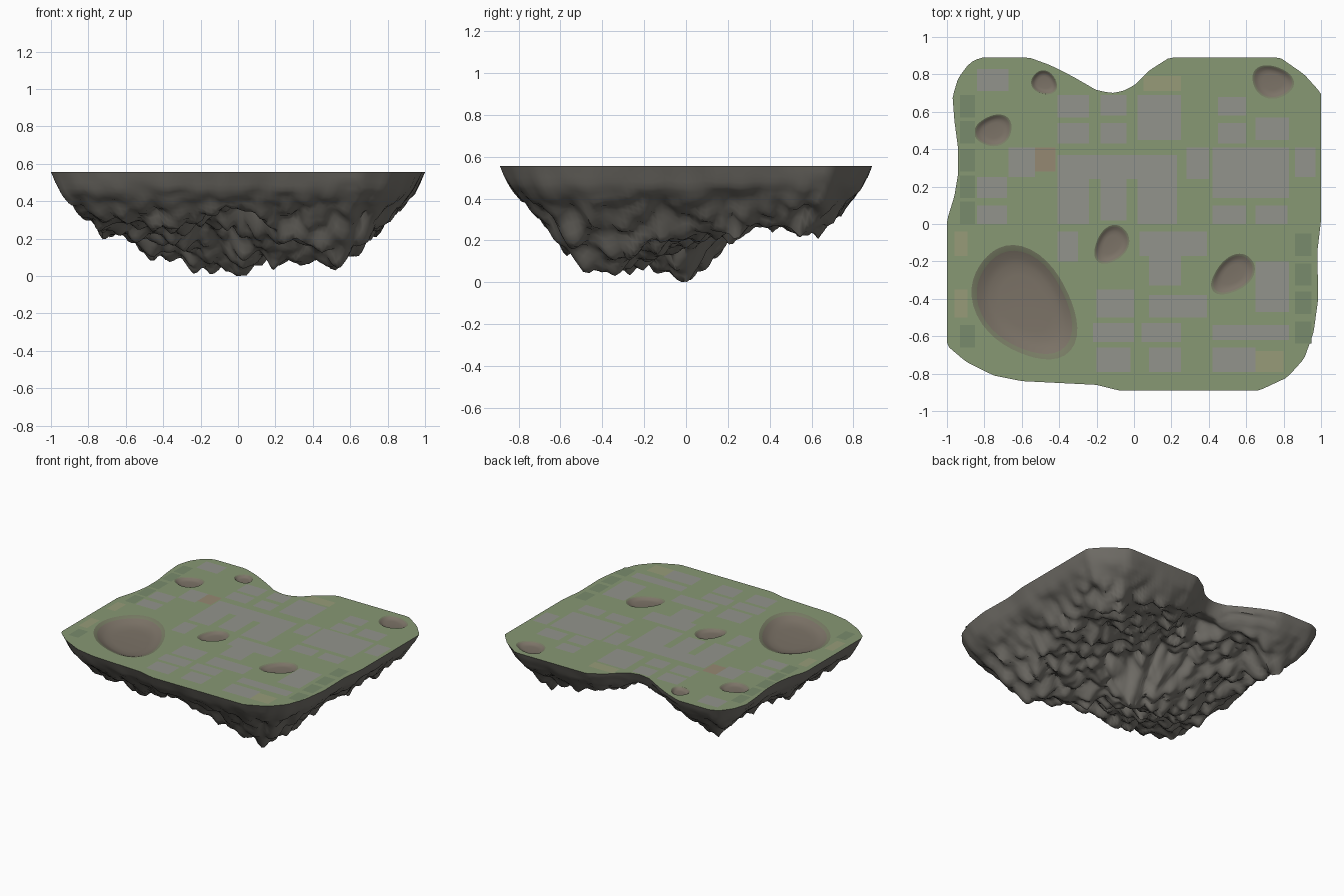
import bpy, bmesh, math
from mathutils import Vector, noise

if "Cube" in bpy.data.objects:
    bpy.data.objects.remove(bpy.data.objects["Cube"])

TOP, SEGS, RINGS = 0.556, 220, 52

def material(name, rgb):
    m = bpy.data.materials.new(name)
    m.diffuse_color = (*rgb, 1)
    m.use_nodes = True
    m.node_tree.nodes["Principled BSDF"].inputs["Base Color"].default_value = m.diffuse_color
    return m

def make(name, bm, mat):
    me = bpy.data.meshes.new(name)
    bm.to_mesh(me)
    bm.free()
    ob = bpy.data.objects.new(name, me)
    bpy.context.collection.objects.link(ob)
    me.materials.append(mat)
    return ob

def smooth(ob, deg):
    bpy.ops.object.select_all(action='DESELECT')
    bpy.context.view_layer.objects.active = ob
    ob.select_set(True)
    bpy.ops.object.shade_smooth_by_angle(angle=math.radians(deg))

def lerp_table(x, table):
    for (x0, y0), (x1, y1) in zip(table, table[1:]):
        if x <= x1:
            return y0 + (y1 - y0) * (x - x0) / (x1 - x0)
    return table[-1][1]

grass = material("grass", (.245, .315, .175))
rock = material("rock", (.18, .17, .15))
paving = material("paving", (.29, .295, .265))
sand = material("sand", (.31, .33, .19))
clay = material("clay", (.30, .25, .17))
hedge = material("hedge", (.19, .26, .15))
soil = material("soil", (.20, .17, .135))
soil_edge = material("soil_edge", (.19, .205, .13))

# Island outline, counter-clockwise
OUT = [(1, .02), (1, .7), (.91, .8), (.78, .89), (.19, .89), (.08, .82), (0, .74), (-.06, .71),
       (-.12, .70), (-.2, .715), (-.33, .79), (-.45, .85), (-.56, .89), (-.82, .89), (-.88, .86),
       (-.94, .78), (-.97, .68), (-.96, .55), (-.94, .4), (-.94, .27), (-.96, .15), (-1, .02),
       (-1, -.65), (-.9, -.735), (-.75, -.81), (-.6, -.84), (-.4, -.85), (-.2, -.86), (-.08, -.89),
       (.67, -.89), (.82, -.82), (.91, -.72), (.96, -.58), (.985, -.4), (.98, -.15)]

def resample(pts, n):
    pts = [Vector(p) for p in pts]
    pts.append(pts[0])
    table_x, table_y, s = [(0, pts[0].x)], [(0, pts[0].y)], 0
    for a, b in zip(pts, pts[1:]):
        s += (b - a).length
        table_x.append((s, b.x))
        table_y.append((s, b.y))
    return [Vector((lerp_table(s * i / n, table_x), lerp_table(s * i / n, table_y))) for i in range(n)]

rim = resample(OUT, SEGS)

# Depth of the hanging rock at chosen places (x, y, depth)
CAP = [(.54, -.42, .50), (.3, -.3, .46), (0, -.05, .51), (-.2, 0, .49), (-.4, -.05, .43),
       (-.3, -.2, .37), (-.15, -.4, .25), (0, -.6, .15), (-.55, -.5, .26), (-.65, -.25, .32),
       (.3, -.5, .34), (.5, -.6, .37), (.7, -.1, .33), (.6, .2, .30), (.5, .5, .26), (.75, .65, .28),
       (.15, .25, .25), (.05, .45, .16), (-.1, .6, .07), (.3, .65, .18), (-.2, .42, .20),
       (-.4, .6, .14), (-.76, .64, .31), (-.6, .35, .24), (-.7, .1, .26)]
WALL = [(0, 0), (.05, .09), (.1, .14), (.2, .22), (.3, .335), (.45, .48), (2, .56)]

def depth(p):
    d = min((p - q).length for q in rim)
    w = [1 / ((p.x - x) ** 2 + (p.y - y) ** 2 + .004) ** 1.7 for x, y, _ in CAP]
    cap = .95 * sum(a * c[2] for a, c in zip(w, CAP)) / sum(w)
    base = min(lerp_table(d, WALL), cap)
    # broad lumps, pointed cones and fine grit
    coarse = noise.noise(Vector((p.x * 4, p.y * 4, 3.1)))
    cone = .5 - noise.voronoi(Vector((p.x * 9, p.y * 9, 2.5)))[0][0]
    fine = noise.noise(Vector((p.x * 19, p.y * 19, 1.3)))
    rough = .025 * coarse + .10 * cone + .025 * fine
    return max(.004, base + rough * min(1, d / .22))

# Rocky underside: concentric rings of the outline pushed down
bm = bmesh.new()
loops = [[bm.verts.new((p.x, p.y, TOP)) for p in rim]]
depths = {}
for k in range(1, RINGS):
    t = 1 - (k / RINGS) ** 1.15
    ring = []
    for p in rim:
        v = bm.verts.new((p.x * t, p.y * t, 0))
        depths[v] = depth(p * t)
        ring.append(v)
    loops.append(ring)
mid = bm.verts.new((0, 0, 0))
depths[mid] = depth(Vector((0, 0)))
scale = TOP / max(depths.values())
for v, d in depths.items():
    v.co.z = TOP - d * scale
for a, b in zip(loops, loops[1:]):
    for i in range(SEGS):
        j = (i + 1) % SEGS
        bm.faces.new((a[i], b[i], b[j], a[j]))
for i in range(SEGS):
    bm.faces.new((loops[-1][i], mid, loops[-1][(i + 1) % SEGS]))
smooth(make("rock_underside", bm, rock), 50)

# Bare soil hollows (x, y, half length, half width, angle)
BLOBS = [(-.585, -.425, .33, .235, -52), (-.12, -.11, .11, .08, 55), (.53, -.27, .13, .085, 40),
         (-.75, .50, .10, .08, 20), (-.48, .755, .07, .06, -30), (.74, .76, .11, .085, -15)]

def blob_ring(x, y, a, b, deg, k):
    r, pts = math.radians(deg), []
    for i in range(40):
        t = math.tau * i / 40
        s = k * (1 + .05 * math.sin(3 * t + x * 9))
        u, v = a * s * math.cos(t), b * s * math.sin(t)
        pts.append((x + u * math.cos(r) - v * math.sin(r), y + u * math.sin(r) + v * math.cos(r)))
    return pts

# Flat grass top with holes for the hollows
bm = bmesh.new()
for loop in [[tuple(p) for p in rim]] + [blob_ring(*b, 1.02) for b in BLOBS]:
    vs = [bm.verts.new((x, y, TOP)) for x, y in loop]
    for a, b in zip(vs, vs[1:] + vs[:1]):
        bm.edges.new((a, b))
bmesh.ops.triangle_fill(bm, edges=bm.edges[:], use_beauty=True, normal=(0, 0, 1))
make("grass_top", bm, grass)

# Dished hollows: mossy rim band, then soil floor
def hollows(name, profile, mat, floor):
    bm = bmesh.new()
    for b in BLOBS:
        deep = 1 if b[3] > .2 else .45
        rings = [[bm.verts.new((x, y, TOP - z * deep)) for x, y in blob_ring(*b, k)] for k, z in profile]
        for p, q in zip(rings, rings[1:]):
            for i in range(40):
                bm.faces.new((p[i], p[(i + 1) % 40], q[(i + 1) % 40], q[i]))
        if floor:
            bm.faces.new(rings[-1])
    smooth(make(name, bm, mat), 60)

hollows("soil_edges", [(1.02, 0), (.98, .003), (.92, .010)], soil_edge, False)
hollows("soil_floors", [(.92, .010), (.8, .026), (.68, .036), (.5, .04)], soil, True)

# Rectangular ground patches
def patches(name, rects, mat, z=.0012):
    bm = bmesh.new()
    for x0, y0, x1, y1 in rects:
        bm.faces.new([bm.verts.new((x, y, TOP + z)) for x, y in ((x0, y0), (x1, y0), (x1, y1), (x0, y1))])
    make(name, bm, mat)

patches("paving_north", [
    (-.84, .71, -.67, .83), (-.41, .57, -.24, .69), (-.41, .43, -.24, .54), (-.18, .58, -.04, .69),
    (-.18, .43, -.04, .54), (.02, .45, .25, .69), (.45, .58, .6, .68), (.45, .43, .6, .54),
    (.65, .45, .83, .57), (-.67, .25, -.53, .41), (-.41, 0, -.24, .37), (-.24, .24, -.18, .37),
    (-.18, .02, -.04, .37), (-.04, .24, .02, .37), (.02, 0, .23, .37), (.28, .24, .4, .41),
    (.42, .14, .83, .41), (.86, .25, .97, .41), (-.84, .14, -.68, .25), (-.84, 0, -.68, .1),
    (.42, 0, .6, .1), (.65, 0, .82, .1)], paving)
patches("paving_south", [
    (-.41, -.2, -.3, -.04), (.03, -.17, .39, -.04), (.08, -.33, .25, -.17), (-.2, -.5, 0, -.35),
    (.08, -.5, .39, -.38), (.65, -.47, .83, -.2), (-.22, -.63, 0, -.53), (.04, -.63, .25, -.53),
    (.42, -.62, .83, -.54), (-.2, -.79, -.02, -.66), (.08, -.79, .25, -.66), (.42, -.79, .65, -.66)], paving)
patches("sand_patches", [(.05, .71, .25, .79), (-.96, -.17, -.89, -.04), (-.96, -.5, -.89, -.35),
                         (.65, -.79, .8, -.68)], sand)
patches("clay_patch", [(-.53, .28, -.42, .41)], clay)
patches("hedges_left", [(-.93, y, -.85, y + .12) for y in (.57, .43, .28, .14, .0, -.66)], hedge)
patches("hedges_right", [(.86, y, .95, y + .12) for y in (-.17, -.33, -.48, -.64)], hedge)
